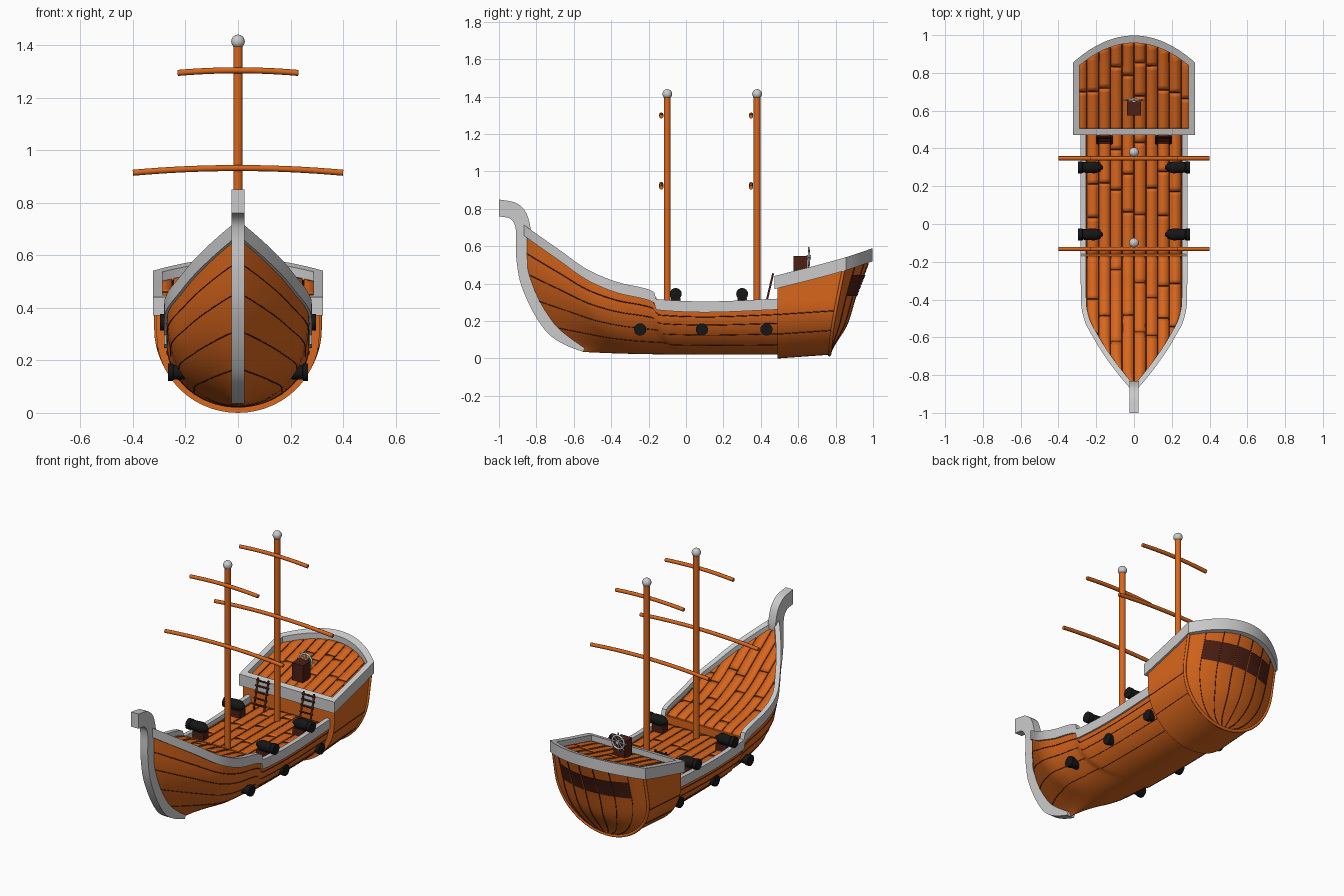
import bpy, bmesh, math, random
from mathutils import Vector

if "Cube" in bpy.data.objects:
    bpy.data.objects.remove(bpy.data.objects["Cube"])
random.seed(4)

def material(name, rgb):
    m = bpy.data.materials.new(name)
    m.diffuse_color = (*rgb, 1)
    m.use_nodes = True
    m.node_tree.nodes["Principled BSDF"].inputs["Base Color"].default_value = m.diffuse_color
    return m

WOOD = material("wood", (0.7, 0.135, 0.012))
DARK = material("dark_wood", (0.075, 0.014, 0.007))
IRON = material("iron", (0.008, 0.008, 0.008))

def lin(a, b, n):
    return [a + (b - a) * i / n for i in range(n + 1)]

def curve(pts):
    """Smooth monotone interpolation through (x, value) points."""
    d = [(b[1] - a[1]) / (b[0] - a[0]) for a, b in zip(pts, pts[1:])]
    m = [d[0]] + [0 if p * q <= 0 else 2 * p * q / (p + q) for p, q in zip(d, d[1:])] + [d[-1]]
    def f(x):
        x = min(max(x, pts[0][0]), pts[-1][0])
        i = next(k for k in range(len(d)) if x <= pts[k + 1][0])
        h = pts[i + 1][0] - pts[i][0]
        t = (x - pts[i][0]) / h
        return (pts[i][1] * (1 + 2 * t) * (1 - t) ** 2 + h * m[i] * t * (1 - t) ** 2
                + pts[i + 1][1] * t * t * (3 - 2 * t) + h * m[i + 1] * t * t * (t - 1))
    return f

def finish(bm, name, mat):
    me = bpy.data.meshes.new(name)
    bm.to_mesh(me)
    bm.free()
    ob = bpy.data.objects.new(name, me)
    bpy.context.collection.objects.link(ob)
    if mat:
        me.materials.append(mat)
    return ob

def grid(name, rows, mat=None, ring=False, loop=False, caps=()):
    """Skin over rows of points; ring closes each row, loop joins last row to first."""
    bm = bmesh.new()
    v = [[bm.verts.new(p) for p in r] for r in rows]
    n = len(rows[0])
    for i in range(len(rows) if loop else len(rows) - 1):
        a, b = v[i], v[(i + 1) % len(v)]
        for j in range(n if ring else n - 1):
            k = (j + 1) % n
            bm.faces.new((a[j], a[k], b[k], b[j]))
    for c in caps:
        bm.faces.new(v[c])
    bmesh.ops.remove_doubles(bm, verts=bm.verts, dist=1e-5)
    bmesh.ops.recalc_face_normals(bm, faces=bm.faces)
    return finish(bm, name, mat)

def tube(name, pts, r, mat=None, res=2):
    c = bpy.data.curves.new(name, 'CURVE')
    c.dimensions, c.bevel_depth, c.bevel_resolution, c.use_fill_caps = '3D', r, res, True
    s = c.splines.new('POLY')
    s.points.add(len(pts) - 1)
    for q, p in zip(s.points, pts):
        q.co = (*p, 1)
    ob = bpy.data.objects.new(name, c)
    bpy.context.collection.objects.link(ob)
    if mat:
        c.materials.append(mat)

def box(name, c, size, mat=None):
    bm = bmesh.new()
    bmesh.ops.create_cube(bm, size=1)
    for v in bm.verts:
        v.co = Vector([c[i] + v.co[i] * size[i] for i in range(3)])
    return finish(bm, name, mat)

def lathe_x(name, prof, y, z, mat, side, n=16):
    """Turned part along the x axis from (x, radius) points."""
    grid(name, [[(side * x, y + r * math.cos(a), z + r * math.sin(a))
                 for a in [2 * math.pi * k / n for k in range(n)]] for x, r in prof],
         mat, ring=True, caps=(0, -1))

# ---- main hull ----
width = curve([(-.875, 0), (-.85, .025), (-.71, .135), (-.6, .205), (-.5, .255), (-.42, .27), (-.3, .272), (.5, .2721)])
rail_z = curve([(-.9, .74), (-.86, .71), (-.676, .58), (-.516, .47), (-.355, .405), (-.22, .375),
                (-.17, .355), (-.16, .318), (.1, .305), (.5, .32)])
stem_y = curve([(.03, -.55), (.15, -.70), (.29, -.80), (.45, -.86), (.55, -.875), (.7, -.8751)])

def hull_pt(u, s, grow=0):
    th = s * math.pi / 2
    f = 1 - math.cos(th)
    yt = .5 - 1.375 * u
    y = .5 + u * (stem_y(.03 + .65 * f) - .5)
    keel = .02 + .015 * u ** 4
    return ((width(yt) + grow) * math.sin(th), y, keel + (rail_z(yt) - .045 - keel) * f - grow * math.cos(th))

grid("hull", [[hull_pt(u, s) for s in lin(-1, 1, 32)] for u in lin(0, 1, 56)], WOOD)
for s in (.42, .62, .78, .9):
    for sd in (-1, 1):
        tube("hull_seam", [hull_pt(u, sd * s) for u in lin(0, .99, 40)], .0025, DARK, 0)

# ---- hull rail, both sides ----
for sd in (-1, 1):
    rows = []
    for y in lin(-.885, -.17, 30) + lin(-.16, .49, 14):
        k = math.hypot(1, (width(y + .01) - width(y - .01)) / .02)
        o, i, t = width(y) + .01 * k, max(0, width(y) - .018 * k), rail_z(y)
        rows.append([(sd * o, y, t), (sd * o, y, t - .058), (sd * i, y, t - .058), (sd * i, y, t)])
    grid("hull_rail", rows, None, ring=True, caps=(0, -1))

# ---- stem post with forward curl ----
outer = [(-.55, .035), (-.64, .07), (-.73, .126), (-.837, .286), (-.895, .445), (-.91, .58), (-.908, .66), (-.914, .71), (-.945, .75), (-1, .76)]
inner = [(-.54, .055), (-.62, .11), (-.70, .18), (-.81, .366), (-.848, .5), (-.84, .6), (-.83, .68), (-.855, .78), (-.917, .835), (-1, .85)]
fs = [curve([(i, p[k]) for i, p in enumerate(c)]) for c in (outer, inner) for k in (0, 1)]
rows = []
for t in lin(0, 9, 45):
    a, b, c, d = [f(t) for f in fs]
    rows.append([(-.025, a, b), (.025, a, b), (.025, c, d), (-.025, c, d)])
grid("stem_post", rows, None, ring=True, caps=(0, -1))

# ---- stern castle ----
top = curve([(.47, .44), (.84, .537), (1, .59)])
edge = curve([(0, .765), (.2, .79), (.5, .85), (.6, .87)])
bulge = curve([(0, 0), (.03, .005), (.2, .08), (.37, .10), (.51, .125), (.6, .13)])
CW = .31

def section(v):
    pts = []
    for th in lin(0, math.pi / 2, 14):
        z = .02 * v + .3 * (1 - math.cos(th))
        pts.append((CW * math.sin(th), .49 + v * (edge(z) - .49), z))
    y = .49 + v * (.85 - .49)
    pts.append((CW, y, top(y) - .03))
    return pts

def full(p):
    return [(-x, y, z) for x, y, z in reversed(p[1:])] + p

grid("castle_sides", [full(section(v)) for v in lin(0, 1, 10)], WOOD, caps=(0,))

def transom_pt(x, z, w, off=0):
    return (x, edge(z) + bulge(z) * (1 - (x / w) ** 2) + off, z)

def half_w(z):
    return CW * math.sqrt(max(1e-6, 1 - max(0, 1 - (z - .02) / .3) ** 2))

rim = section(1)
rows = [[transom_pt(x * t, z + (.03 * (1 - t * t) if z > .4 else 0), max(x, 1e-4)) for t in lin(-1, 1, 20)] for x, y, z in rim]
grid("transom", rows, WOOD)
tube("transom_rim", full(rim), .009, WOOD)
for t in (-.75, -.45, -.15, .15, .45, .75):
    tube("transom_seam", [transom_pt(half_w(z) * t, z, half_w(z), .001) for z in lin(.03, .51, 20)], .0025, DARK, 0)
for k in range(5):
    xa = -.235 + k * .095
    grid("stern_window", [[transom_pt(x, z, CW, .006) for x in lin(xa, xa + .09, 4)] for z in lin(.335, .445, 4)], DARK)
for sd in (-1, 1):
    for z in (.13, .235):
        x = half_w(z + .02) + .001
        tube("castle_seam", [(sd * x, .49, z), (sd * x, edge(z), z + .02)], .0025, DARK, 0)

# ---- castle rail: closed loop ----
def outline(w, yf, ye, b):
    return ([(w, y) for y in lin(yf, ye, 8)] + [(w * t, ye + b * (1 - t * t)) for t in lin(1, -1, 24)[1:]]
            + [(-w, y) for y in lin(ye, yf, 8)[1:]])
rows = []
for (a, b), (c, d) in zip(outline(.323, .472, .855, .143), outline(.288, .505, .84, .118)):
    rows.append([(a, b, top(b)), (a, b, top(b) - .07), (c, d, top(d) - .07), (c, d, top(d))])
grid("castle_rail", rows, None, ring=True, loop=True)

# ---- planked decks ----
def deck(name, y0, y1, wf, zf, pitch=.062):
    def strip(nm, spans, mat, dz, thick):
        bm = bmesh.new()
        for xa, xb, ya, yb in spans:
            ys = lin(ya, yb, max(2, int((yb - ya) / .02)))
            pr = [[(max(-wf(y), min(wf(y), x)), y, zf(y) + dz) for x in (xa, xb)] for y in ys]
            for p, q in zip(pr, pr[1:]):
                if p[1][0] - p[0][0] > .002 or q[1][0] - q[0][0] > .002:
                    bm.faces.new([bm.verts.new(c) for c in (p[0], p[1], q[1], q[0])])
        bmesh.ops.remove_doubles(bm, verts=bm.verts, dist=1e-4)
        m = finish(bm, nm, mat).modifiers.new("thickness", 'SOLIDIFY')
        m.thickness, m.offset = thick, -1
    strip(name + "_base", [(-.4, .4, y0, y1)], DARK, -.006, .01)
    spans = []
    for k in range(-5, 5):
        y = y0
        while y < y1 - .01:
            e = min(y1, y + random.uniform(.16, .4))
            if y1 - e < .06:
                e = y1
            spans.append((k * pitch + .003, (k + 1) * pitch - .003, y, e - .005))
            y = e
    strip(name + "_planks", spans, WOOD, 0, .005)

inside = lambda y: max(0, width(y) - .015)
deck("main_deck", -.16, .495, inside, lambda y: .28)
deck("fore_deck", -.85, -.165, inside, lambda y: rail_z(y) - .03)
deck("castle_deck", .495, .965, lambda y: .297 * math.sqrt(max(0, min(1, 1 - (y - .845) / .122))), lambda y: top(y) - .035)
box("deck_step", (0, -.165, .295), (.51, .012, .06), WOOD)

# ---- masts, finials and curved yards ----
for y in (-.1, .38):
    tube("mast", [(0, y, .27), (0, y, 1.41)], .018, WOOD, 4)
    bm = bmesh.new()
    bmesh.ops.create_uvsphere(bm, u_segments=20, v_segments=12, radius=.026)
    finish(bm, "mast_ball", None).location = (0, y, 1.414)
    for z, h, drop in ((.932, .4, .018), (1.304, .23, .01)):
        tube("yard", [(h * t, y - .032, z - drop * t * t) for t in lin(-1, 1, 16)], .0115, WOOD)

# ---- cannons ----
for sd in (-1, 1):
    for y in (-.055, .3):
        lathe_x("deck_cannon", [(.163, .006), (.17, .012), (.19, .027), (.21, .032), (.27, .028), (.275, .032), (.297, .032)], y, .345, IRON, sd)
        box("cannon_carriage", (sd * .215, y, .3), (.075, .05, .045), DARK)
    for y in (-.245, .085, .43):
        lathe_x("side_cannon", [(.17, .026), (.245, .028), (.248, .033), (.267, .033)], y, .155, IRON, sd)

# ---- ladders up to the castle ----
for sd in (-1, 1):
    cx = sd * .155
    for dx in (-.035, .035):
        tube("ladder_rail", [(cx + dx, .425, .28), (cx + dx, .466, .455)], .006, DARK, 1)
    for t in (.15, .35, .55, .75, .92):
        y, z = .425 + .041 * t, .28 + .175 * t
        tube("ladder_rung", [(cx - .045, y, z), (cx + .045, y, z)], .005, DARK, 1)

# ---- helm ----
box("helm_stand", (0, .612, .495), (.075, .075, .105), DARK)
hz, hy = .54, .657
tube("helm_wheel", [(.04 * math.cos(a), hy, hz + .04 * math.sin(a)) for a in lin(0, 2 * math.pi, 32)], .006)
for a in lin(0, math.pi, 4)[:4]:
    dx, dz = .057 * math.cos(a), .057 * math.sin(a)
    tube("helm_spoke", [(-dx, hy, hz - dz), (dx, hy, hz + dz)], .004)
tube("helm_hub", [(0, .645, hz), (0, .668, hz)], .012)

# ---- smooth shading with sharp edges kept ----
meshes = [o for o in bpy.data.objects if o.type == 'MESH']
for o in bpy.data.objects:
    o.select_set(o.type == 'MESH')
bpy.context.view_layer.objects.active = meshes[0]
bpy.ops.object.shade_smooth_by_angle(angle=math.radians(35))
